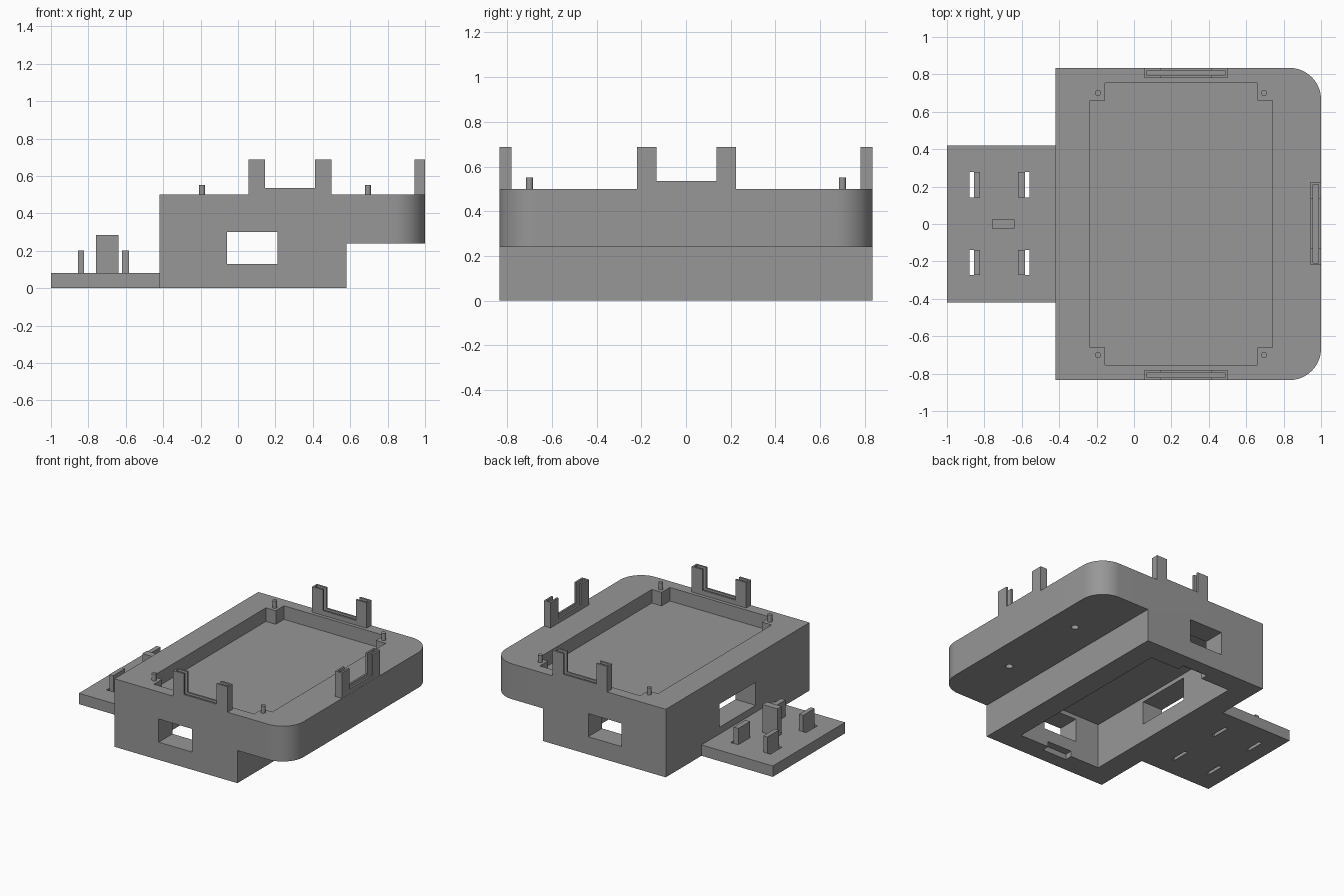
import bpy, bmesh, math

if "Cube" in bpy.data.objects:
    bpy.data.objects.remove(bpy.data.objects["Cube"])

grey = bpy.data.materials.new("plain grey")
grey.diffuse_color = (0.31, 0.31, 0.31, 1)
grey.use_nodes = True
grey.node_tree.nodes["Principled BSDF"].inputs["Base Color"].default_value = grey.diffuse_color


def finish(name, bm):
    bmesh.ops.recalc_face_normals(bm, faces=bm.faces)
    mesh = bpy.data.meshes.new(name)
    bm.to_mesh(mesh)
    bm.free()
    mesh.materials.append(grey)
    ob = bpy.data.objects.new(name, mesh)
    bpy.context.collection.objects.link(ob)
    return ob


def prism(name, outline, z0, z1):
    bm = bmesh.new()
    face = bm.faces.new([bm.verts.new((x, y, z0)) for x, y in outline])
    ext = bmesh.ops.extrude_face_region(bm, geom=[face])
    for v in ext["geom"]:
        if isinstance(v, bmesh.types.BMVert):
            v.co.z = z1
    return finish(name, bm)


def box(name, x0, x1, y0, y1, z0, z1):
    return prism(name, [(x0, y0), (x1, y0), (x1, y1), (x0, y1)], z0, z1)


def cylinder(name, x, y, r, z0, z1, n=24):
    pts = [(x + r * math.cos(2 * math.pi * i / n),
            y + r * math.sin(2 * math.pi * i / n)) for i in range(n)]
    return prism(name, pts, z0, z1)


def cut(ob, cutters):
    for c in cutters:
        m = ob.modifiers.new("cut", 'BOOLEAN')
        m.operation = 'DIFFERENCE'
        m.solver = 'EXACT'
        m.object = c
    bpy.context.view_layer.update()
    deps = bpy.context.evaluated_depsgraph_get()
    mesh = bpy.data.meshes.new_from_object(ob.evaluated_get(deps))
    ob.modifiers.clear()
    ob.data = mesh
    for c in cutters:
        bpy.data.objects.remove(c)


def smooth(ob):
    bpy.ops.object.select_all(action='DESELECT')
    ob.select_set(True)
    bpy.context.view_layer.objects.active = ob
    bpy.ops.object.shade_smooth_by_angle(angle=math.radians(30))


# Main housing: slab with two rounded corners on the right
W, R, TOP = 0.835, 0.17, 0.5
outline = [(-0.42, W), (-0.42, -W)]
for cy, start in ((-W + R, -90), (W - R, 0)):
    for i in range(17):
        a = math.radians(start + 90 * i / 16)
        outline.append((1 - R + R * math.cos(a), cy + R * math.sin(a)))
housing = prism("housing", outline, 0, TOP)

cutters = [
    box("overhang_cut", 0.58, 1.2, -1, 1, -0.1, 0.24),
    # tray recess with solid corner blocks
    box("tray_cut_long", -0.155, 0.66, -0.755, 0.755, 0.4, 0.6),
    box("tray_cut_wide", -0.235, 0.74, -0.66, 0.66, 0.4, 0.6),
    # cavity open at the bottom, with shallow catch notches
    box("cavity_cut", -0.255, 0.415, -0.675, 0.675, -0.1, 0.33),
    box("notch_cut", -0.02, 0.18, -0.73, 0.73, -0.1, 0.04),
    # windows through the side walls and the left wall
    box("side_window_cut", -0.06, 0.21, -1, 1, 0.13, 0.3),
    box("left_window_cut", -0.6, -0.1, -0.21, 0.21, 0.13, 0.3),
]
# blind holes under the overhang
for y in (-0.34, 0.34):
    cutters.append(cylinder("hole_cut", 0.8, y, 0.025, 0.1, 0.36))
cut(housing, cutters)
smooth(housing)

# Low platform with four slots
platform = box("platform", -1, -0.42, -0.42, 0.42, 0, 0.08)
slots = []
for y in (-0.205, 0.21):
    for x in (-0.868, -0.57):
        slots.append(box("slot_cut", x - 0.012, x + 0.012,
                         y - 0.067, y + 0.067, -0.1, 0.2))
cut(platform, slots)

# Tabs beside the slots and the central stop
for y in (-0.205, 0.21):
    for x0, x1 in ((-0.856, -0.823), (-0.62, -0.582)):
        box("platform_tab", x0, x1, y - 0.067, y + 0.067, 0.08, 0.2)
box("platform_stop", -0.76, -0.64, -0.025, 0.025, 0.08, 0.285)

# Locating pins on the corners of the tray
for x in (-0.192, 0.695):
    for y in (-0.7, 0.7):
        smooth(cylinder("locating_pin", x, y, 0.016, TOP, 0.552))


def holder(name, length, depth):
    """U-shaped upright with a slot along its middle, centred on the origin."""
    h, d = length / 2, depth / 2
    ob = box(name, -h, h, -d, d, TOP, 0.687)
    cut(ob, [box("gap_cut", -h + 0.088, h - 0.088, -0.2, 0.2, 0.535, 0.8),
             box("groove_cut", -h + 0.012, h - 0.012, -0.014, 0.014, 0.51, 0.8)])
    return ob


# Three slotted holders on the front, back and right edges
for name, x, y, turn in (("front_holder", 0.278, -W + 0.0275, 0),
                         ("back_holder", 0.278, W - 0.0275, 0),
                         ("right_holder", 0.9715, 0.002, 90)):
    ob = holder(name, 0.443, 0.055)
    ob.location = (x, y, 0)
    ob.rotation_euler.z = math.radians(turn)
